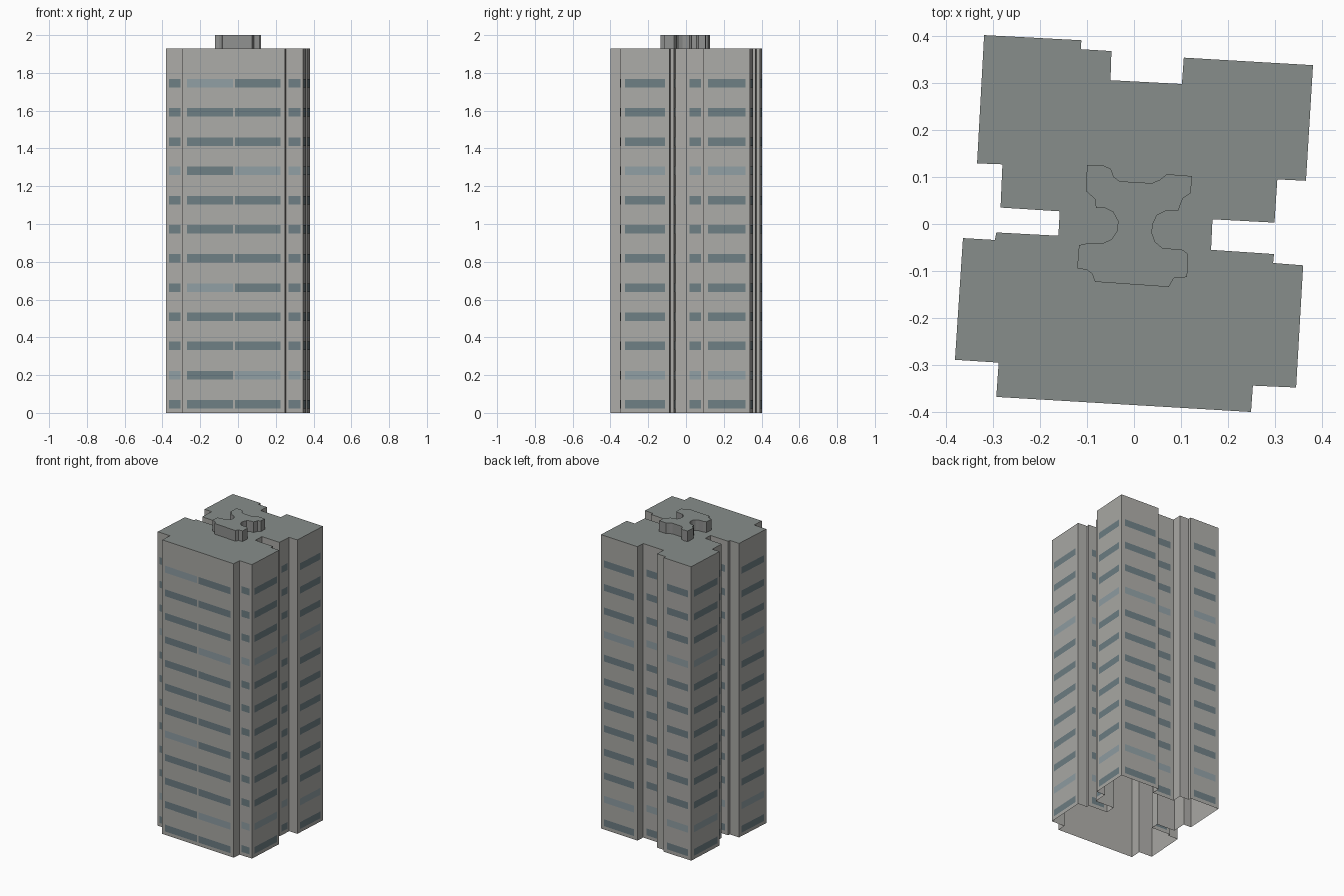
import bpy
from mathutils import Vector

if "Cube" in bpy.data.objects:
    bpy.data.objects.remove(bpy.data.objects["Cube"])

ROOF_Z, TOP_Z = 1.93, 2.0
FLOORS, FLOOR_H, SILL, WIN_H = 12, 0.1545, 0.023, 0.045

# Tower footprint, clockwise from the back left corner
TOWER = [(-.319, .402), (-.112, .391), (-.113, .372), (-.048, .368), (-.05, .306),
         (.102, .298), (.106, .354), (.381, .338), (.366, .092), (.305, .095),
         (.299, .003), (.167, .01), (.164, -.055), (.298, -.064), (.296, -.083),
         (.36, -.088), (.345, -.348), (.253, -.344), (.249, -.4), (-.293, -.368),
         (-.288, -.295), (-.381, -.289), (-.364, -.03), (-.296, -.034), (-.293, -.018),
         (-.161, -.025), (-.158, .027), (-.284, .035), (-.28, .127), (-.334, .129)]

# Rooftop plant room footprint, clockwise
PLANT = [(-.1, .126), (-.068, .126), (-.049, .117), (-.043, .1), (-.03, .091),
         (.002, .089), (.038, .087), (.055, .094), (.07, .106), (.123, .102),
         (.121, .066), (.104, .055), (.094, .028), (.068, .028), (.049, .019),
         (.04, 0), (.038, -.019), (.045, -.038), (.06, -.051), (.104, -.055),
         (.115, -.064), (.113, -.113), (.085, -.115), (.074, -.134), (-.083, -.123),
         (-.089, -.106), (-.1, -.098), (-.121, -.094), (-.117, -.045), (-.094, -.04),
         (-.064, -.04), (-.047, -.032), (-.036, -.015), (-.034, .006), (-.045, .026),
         (-.062, .034), (-.081, .034), (-.083, .053), (-.102, .07)]


def material(name, color):
    m = bpy.data.materials.new(name)
    m.diffuse_color = (*color, 1)
    m.use_nodes = True
    m.node_tree.nodes["Principled BSDF"].inputs["Base Color"].default_value = m.diffuse_color
    return m


def add_mesh(name, verts, faces, mats):
    me = bpy.data.meshes.new(name)
    me.from_pydata(verts, [], faces)
    for m in mats:
        me.materials.append(m)
    ob = bpy.data.objects.new(name, me)
    bpy.context.collection.objects.link(ob)
    return ob


def extrude(name, outline, z0, z1, side_mat, cap_mat):
    """Open-bottomed prism from a clockwise outline, capped on top."""
    n = len(outline)
    verts = [(x, y, z) for z in (z0, z1) for x, y in outline]
    faces = [(i, i + n, (i + 1) % n + n, (i + 1) % n) for i in range(n)]
    faces.append(tuple(reversed(range(n, 2 * n))))
    ob = add_mesh(name, verts, faces, [side_mat, cap_mat])
    ob.data.polygons[n].material_index = 1
    return ob


wall = material("wall", (.41, .405, .385))
plant_wall = material("plant_wall", (.28, .285, .28))
roof = material("roof", (.245, .27, .26))
glass = material("glass", (.155, .21, .23))
pale_glass = material("pale_glass", (.28, .345, .37))

extrude("tower", TOWER, 0, ROOF_Z, wall, roof)
extrude("plant_room", PLANT, ROOF_Z, TOP_Z, plant_wall, roof)

# Window strips: one bay per wall, two on the long front wall
verts, faces, pale = [], [], []
for i, p in enumerate(TOWER):
    a, b = Vector(p), Vector(TOWER[(i + 1) % len(TOWER)])
    length = (b - a).length
    if length < .08:
        continue
    d = (b - a) / length
    out = Vector((-d.y, d.x)) * .0015
    margin = min(.024, length / 6)
    bays = 2 if length > .4 else 1
    gap = .01
    width = (length - 2 * margin - gap * (bays - 1)) / bays
    for bay in range(bays):
        s = a + d * (margin + bay * (width + gap)) + out
        e = s + d * width
        for f in range(FLOORS):
            z0 = SILL + f * FLOOR_H
            z1 = z0 + WIN_H
            k = len(verts)
            verts += [(*s, z0), (*s, z1), (*e, z1), (*e, z0)]
            faces.append((k, k + 1, k + 2, k + 3))
            pale.append(int(f % 7 == 1 + 3 * bay))

windows = add_mesh("windows", verts, faces, [glass, pale_glass])
for poly, index in zip(windows.data.polygons, pale):
    poly.material_index = index
